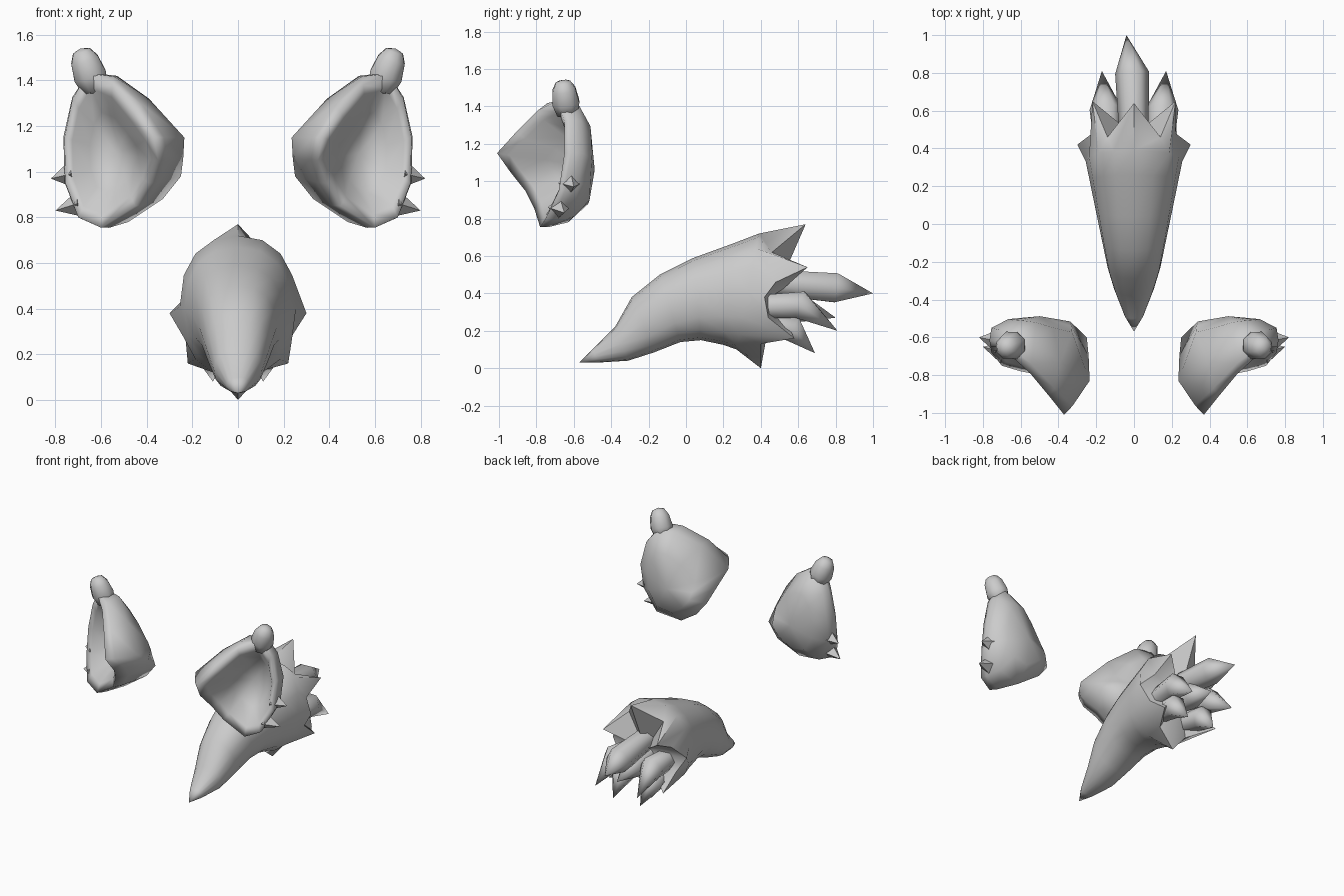
import bpy, bmesh, math
from mathutils import Vector

if "Cube" in bpy.data.objects:
    bpy.data.objects.remove(bpy.data.objects["Cube"])


def finish(name, bm, angle=50):
    bmesh.ops.recalc_face_normals(bm, faces=bm.faces[:])
    me = bpy.data.meshes.new(name)
    bm.to_mesh(me)
    bm.free()
    ob = bpy.data.objects.new(name, me)
    bpy.context.collection.objects.link(ob)
    bpy.ops.object.select_all(action='DESELECT')
    ob.select_set(True)
    bpy.context.view_layer.objects.active = ob
    bpy.ops.object.shade_smooth_by_angle(angle=math.radians(angle))
    return ob


def loft(bm, start, rings, end):
    """Skin closed rings, with a point at each end."""
    loops = [[bm.verts.new(p) for p in r] for r in rings]
    n = len(loops[0])
    for a, b in zip(loops, loops[1:]):
        for i in range(n):
            j = (i + 1) % n
            bm.faces.new((a[i], a[j], b[j], b[i]))
    for point, loop in ((start, loops[0]), (end, loops[-1])):
        v = bm.verts.new(point)
        for i in range(n):
            bm.faces.new((loop[i], loop[(i + 1) % n], v))


def circle(c, axis, r, n):
    q = axis.to_track_quat('Z', 'Y')
    return [c + q @ Vector((r * math.cos(t), r * math.sin(t), 0))
            for t in (2 * math.pi * i / n for i in range(n))]


def leaf(bm, base, mid, tip, r, n=6):
    """Pointed hair tuft, widest in the middle."""
    base, mid, tip = Vector(base), Vector(mid), Vector(tip)
    loft(bm, base, [circle(base, mid - base, r * 0.85, n),
                    circle(mid, tip - base, r, n)], tip)


def flip(p, s):
    return Vector((p[0] * s, p[1], p[2]))


# Tail body: top y, top z, bottom y, bottom z, half width
sections = [(-.50, .10, -.47, .03, .05), (-.38, .22, -.31, .04, .105),
            (-.29, .38, -.17, .085, .14), (-.14, .50, -.03, .14, .17),
            (.04, .59, .08, .15, .20), (.26, .67, .20, .125, .235),
            (.39, .72, .27, .10, .255)]
N = 16
rings = []
for yt, zt, yb, zb, w in sections:
    ring = []
    for i in range(N):
        a = 2 * math.pi * i / N
        c, s = math.cos(a), math.sin(a)
        f = 0.5 + 0.5 * math.copysign(abs(c) ** 0.85, c)
        ring.append((w * math.copysign(abs(s) ** 0.9, s),
                     yb + (yt - yb) * f, zb + (zt - zb) * f))
    rings.append(ring)

# Jagged rear edge: points and valleys down one side, mirrored to the other
half = [(0, .64, .77), (.14, .46, .62), (.22, .65, .54), (.22, .48, .46),
        (.30, .42, .38), (.23, .44, .27), (.22, .58, .16), (.11, .40, .13),
        (0, .40, 0)]
rings.append(half + [flip(p, -1) for p in half[-2:0:-1]])
bm = bmesh.new()
loft(bm, (0, -.57, .03), rings, (0, .47, .38))
finish("tail", bm)

# Tufts at the root of the tail
bm = bmesh.new()
leaf(bm, (0, .45, .46), (-.01, .80, .43), (-.04, 1.0, .40), .09)
leaf(bm, (0, .40, .34), (0, .62, .32), (0, .80, .27), .085)
for s in (1, -1):
    for b, m, t, r in [((.14, .42, .33), (.15, .61, .34), (.17, .81, .20), .085),
                       ((.11, .40, .24), (.12, .57, .21), (.11, .69, .08), .08)]:
        leaf(bm, flip(b, s), flip(m, s), flip(t, s), r)
finish("tail_tufts", bm, 65)

# Ear loops, from the top toward the middle of the head and round
rim = [(.66, -.69, 1.43), (.55, -.79, 1.38), (.45, -.91, 1.26), (.37, -1.01, 1.15),
       (.35, -.94, 1.05), (.39, -.86, .95), (.45, -.81, .85), (.60, -.78, .755),
       (.70, -.75, .80), (.755, -.68, .95), (.76, -.65, 1.15), (.725, -.65, 1.32)]
shell = [(.64, -.58, 1.42), (.53, -.62, 1.42), (.39, -.73, 1.32), (.235, -.83, 1.15),
         (.24, -.70, 1.06), (.25, -.60, .98), (.33, -.59, .88), (.48, -.63, .78),
         (.66, -.60, .81), (.75, -.58, .97), (.755, -.55, 1.15), (.715, -.56, 1.32)]
opening = Vector((.57, -.77, 1.08))
pocket = Vector((.53, -.57, 1.08))
back = Vector((.50, -.488, 1.06))
rim = [Vector(p) for p in rim]
shell = [Vector(p) for p in shell]
lip = [p.lerp(opening, .18) + Vector((0, .025, 0)) for p in rim]
inner = [p.lerp(pocket, .48) + Vector((0, .04, 0)) for p in rim]
# Rounded outside of the rim, swollen along the upper edge
roll = [p.lerp(q, .3) + (p - opening).normalized() * (.025 if i in (1, 2) else .008)
        for i, (p, q) in enumerate(zip(rim, shell))]
rear = [p.lerp(back, .35) for p in shell]
for p, q in zip(rear, shell):
    p.y = q.y + (back.y - q.y) * .75

for s, side in ((1, "right"), (-1, "left")):
    # Cupped ear
    bm = bmesh.new()
    loft(bm, flip(pocket, s),
         [[flip(p, s) for p in r] for r in (inner, lip, rim, roll, shell, rear)],
         flip(back, s))
    finish("ear_" + side, bm, 110)

    # Rounded ear tip
    bm = bmesh.new()
    a, b = Vector((.62, -.63, 1.34)), Vector((.69, -.66, 1.54))
    steps = [(.1, .06), (.4, .078), (.75, .066), (.94, .042)]
    loft(bm, flip(a, s), [[flip(p, s) for p in circle(a.lerp(b, t), b - a, r, 8)]
                          for t, r in steps], flip(b, s))
    finish("ear_tip_" + side, bm, 75)

    # Hair points on the outer edge
    bm = bmesh.new()
    for b, t, r in [((.72, -.62, .99), (.82, -.60, .97), .065),
                    ((.69, -.68, .86), (.80, -.65, .83), .06)]:
        b, t = flip(b, s), flip(t, s)
        loft(bm, b, [circle(b, t - b, r, 4)], t)
    finish("ear_hair_" + side, bm)
